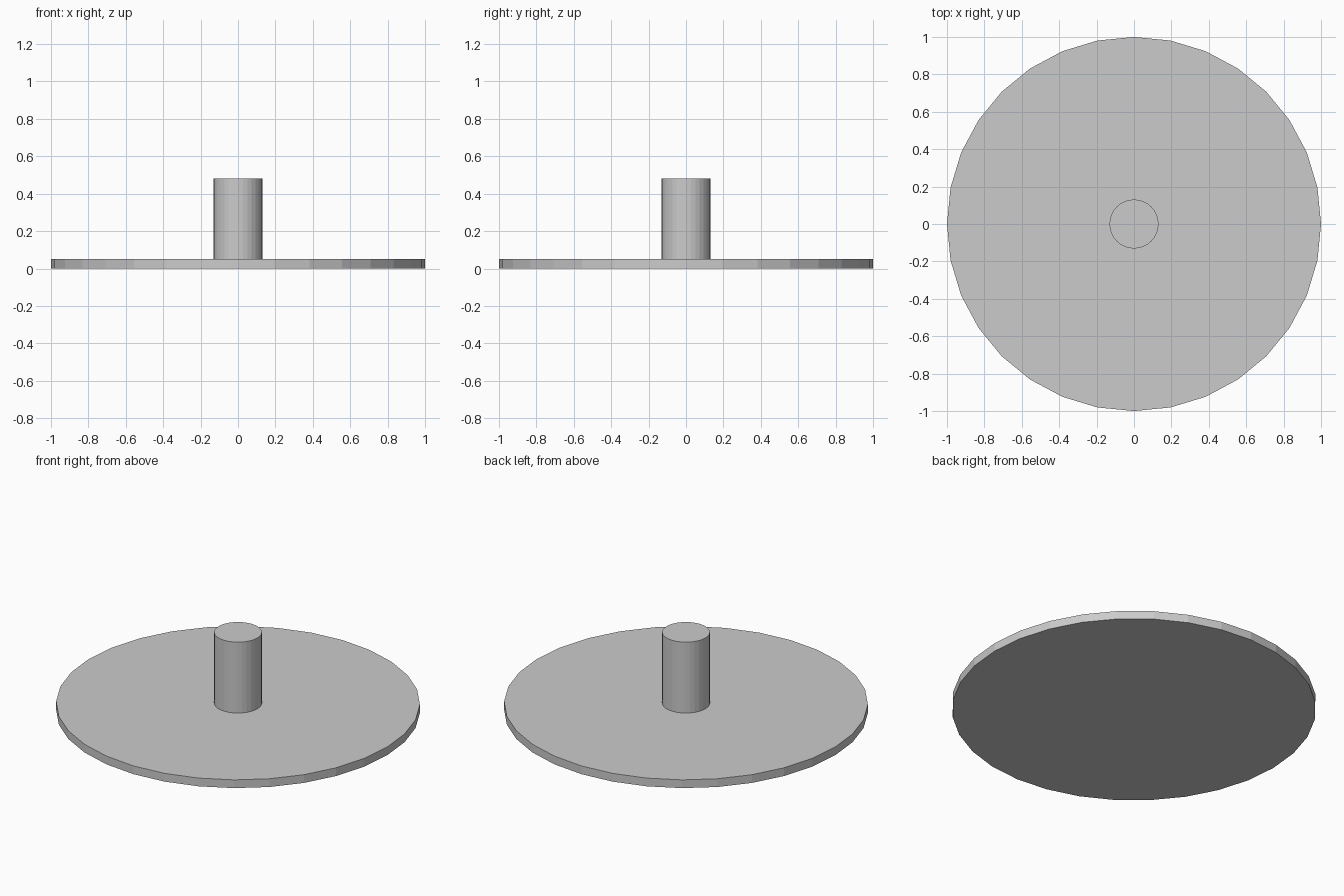
import bpy

if "Cube" in bpy.data.objects:
    bpy.data.objects.remove(bpy.data.objects["Cube"])


def cylinder(name, radius, z0, z1, sides=32):
    bpy.ops.mesh.primitive_cylinder_add(
        vertices=sides, radius=radius, depth=z1 - z0, location=(0, 0, (z0 + z1) / 2))
    obj = bpy.context.object
    obj.name = name
    return obj


# Flat round base, low-poly rim
cylinder("base_disc", 1.0, 0.0, 0.05)

# Upright centre peg standing on the disc
cylinder("centre_peg", 0.131, 0.05, 0.48)
